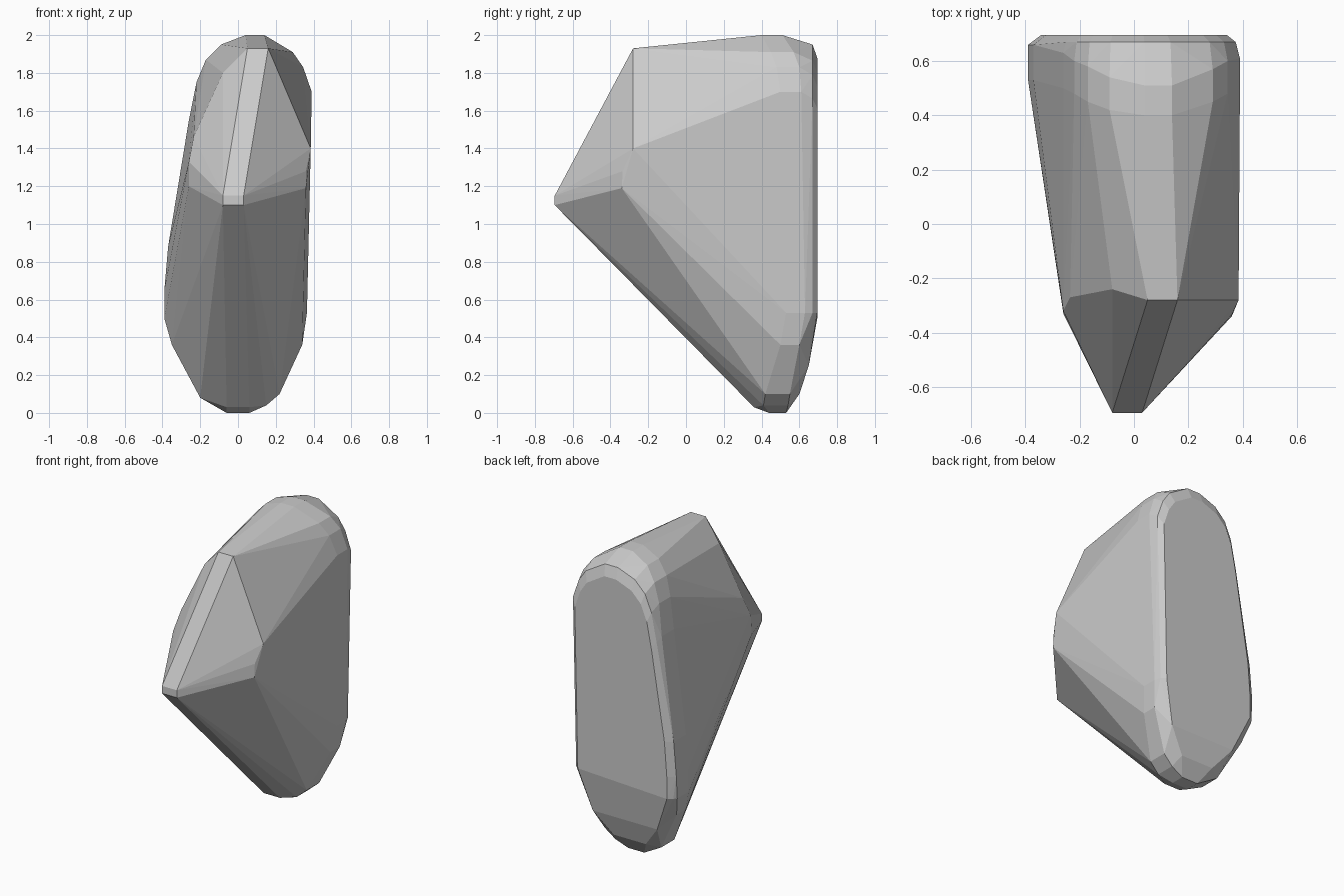
import bpy, bmesh

# Body outline seen from the front: x, z, y where the rim rounding starts, y of the rim
outline = [
    (-0.39, 0.50, 0.53, 0.65), (-0.39, 0.65, 0.53, 0.66), (-0.37, 0.88, 0.53, 0.66),
    (-0.26, 1.55, 0.50, 0.63), (-0.22, 1.75, 0.48, 0.60), (-0.17, 1.87, 0.45, 0.58),
    (-0.09, 1.95, 0.42, 0.54), (0.04, 2.00, 0.40, 0.51), (0.14, 2.00, 0.40, 0.51),
    (0.29, 1.91, 0.45, 0.57), (0.345, 1.83, 0.48, 0.60), (0.39, 1.70, 0.50, 0.61),
    (0.365, 0.53, 0.53, 0.63), (0.34, 0.36, 0.50, 0.60), (0.22, 0.10, 0.42, 0.55),
    (0.15, 0.04, 0.41, 0.54), (0.06, 0.00, 0.44, 0.53), (-0.06, 0.00, 0.44, 0.53),
    (-0.20, 0.08, 0.41, 0.55), (-0.35, 0.36, 0.50, 0.60),
]
points = []
for x, z, y0, y1 in outline:
    points += [(x, y0, z), (x, y1, z)]
    # Rounded rim and flat back, each drawn inwards from the outline
    if z > 0.45:
        points.append((x * 0.96, 0.67, z - 0.05 * max(0, z - 1.0)))
        points.append((x * 0.88, 0.695, max(0.45, z - 0.11 * max(0, z - 0.9))))

# Lower back curve and front of the foot
for s in (-1, 1):
    points += [(s * 0.24, 0.65, 0.25), (s * 0.12, 0.60, 0.10),
               (s * 0.06, 0.36, 0.03)]

# Blunt nose, upper ridge and cheek corners
for x in (-0.08, 0.03):
    points += [(x, -0.695, 1.10), (x, -0.695, 1.15)]
for x in (0.05, 0.16):
    points.append((x, -0.28, 1.93))
points += [
    (-0.26, -0.33, 1.20), (-0.26, -0.32, 1.33), (-0.235, -0.27, 1.46), (-0.08, -0.24, 1.80),
    (0.36, -0.34, 1.19), (0.36, -0.335, 1.28), (0.385, -0.28, 1.40),
]

# Wrap the points into one faceted solid
bm = bmesh.new()
for p in points:
    bm.verts.new(p)
hull = bmesh.ops.convex_hull(bm, input=bm.verts)
loose = {v for v in hull["geom_interior"] + hull["geom_unused"]
         if isinstance(v, bmesh.types.BMVert) and not v.link_faces}
bmesh.ops.delete(bm, geom=list(loose), context='VERTS')
bmesh.ops.dissolve_limit(bm, angle_limit=0.02, verts=bm.verts, edges=bm.edges)
bmesh.ops.recalc_face_normals(bm, faces=bm.faces)
mesh = bpy.data.meshes.new("faceted_stone")
bm.to_mesh(mesh)
bm.free()
stone = bpy.data.objects.new("faceted_stone", mesh)
bpy.context.collection.objects.link(stone)
